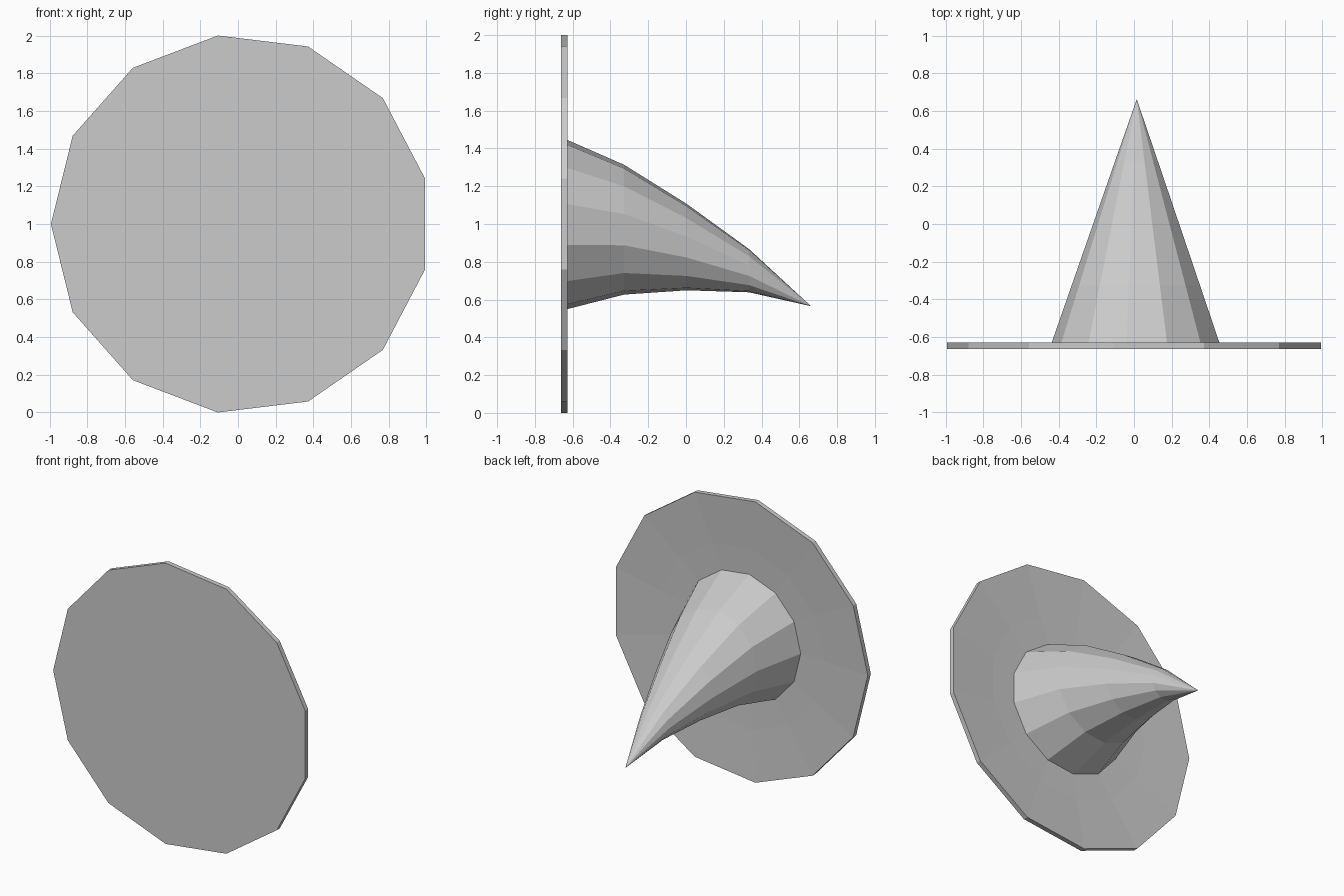
import bpy, bmesh, math

if "Cube" in bpy.data.objects:
    bpy.data.objects.remove(bpy.data.objects["Cube"])

SIDES = 13
CX = 0.0147  # odd-sided rings are off-centre so the bounds centre on x = 0


def loft(name, rings, cap_start=False, cap_end=False, tip=None):
    """Skin upright 13-sided rings (y, centre z, radius), with caps or a tip."""
    bm = bmesh.new()
    loops = []
    for y, z, r in rings:
        loops.append([bm.verts.new((CX - r * math.cos(2 * math.pi * i / SIDES), y,
                                    z + r * math.sin(2 * math.pi * i / SIDES)))
                      for i in range(SIDES)])
    for a, b in zip(loops, loops[1:]):
        for i in range(SIDES):
            j = (i + 1) % SIDES
            bm.faces.new((a[i], a[j], b[j], b[i]))
    if cap_start:
        bm.faces.new(loops[0])
    if cap_end:
        bm.faces.new(loops[-1])
    if tip:
        t = bm.verts.new((CX, tip[0], tip[1]))
        last = loops[-1]
        for i in range(SIDES):
            bm.faces.new((last[i], last[(i + 1) % SIDES], t))
    bmesh.ops.recalc_face_normals(bm, faces=bm.faces[:])
    mesh = bpy.data.meshes.new(name)
    bm.to_mesh(mesh)
    bm.free()
    obj = bpy.data.objects.new(name, mesh)
    bpy.context.collection.objects.link(obj)
    return obj


# Thin round plate: flat front, slightly dished back
loft("plate", [(-0.662, 1, 1.0073), (-0.628, 1, 1.0073),
               (-0.648, 1, 0.65), (-0.655, 1, 0.44)],
     cap_start=True, cap_end=True)

# Drooping spike: radius tapers evenly while the centre line sags
HALF = 0.662
centres = [1.0, 0.97, 0.878, 0.753]
spike_rings = []
for k, z in enumerate(centres):
    spike_rings.append((-HALF + 0.004 + k * (HALF - 0.001) / 2, z, 0.4615 * (1 - k / 4)))
loft("spike", spike_rings, cap_start=True, tip=(HALF, 0.565))
